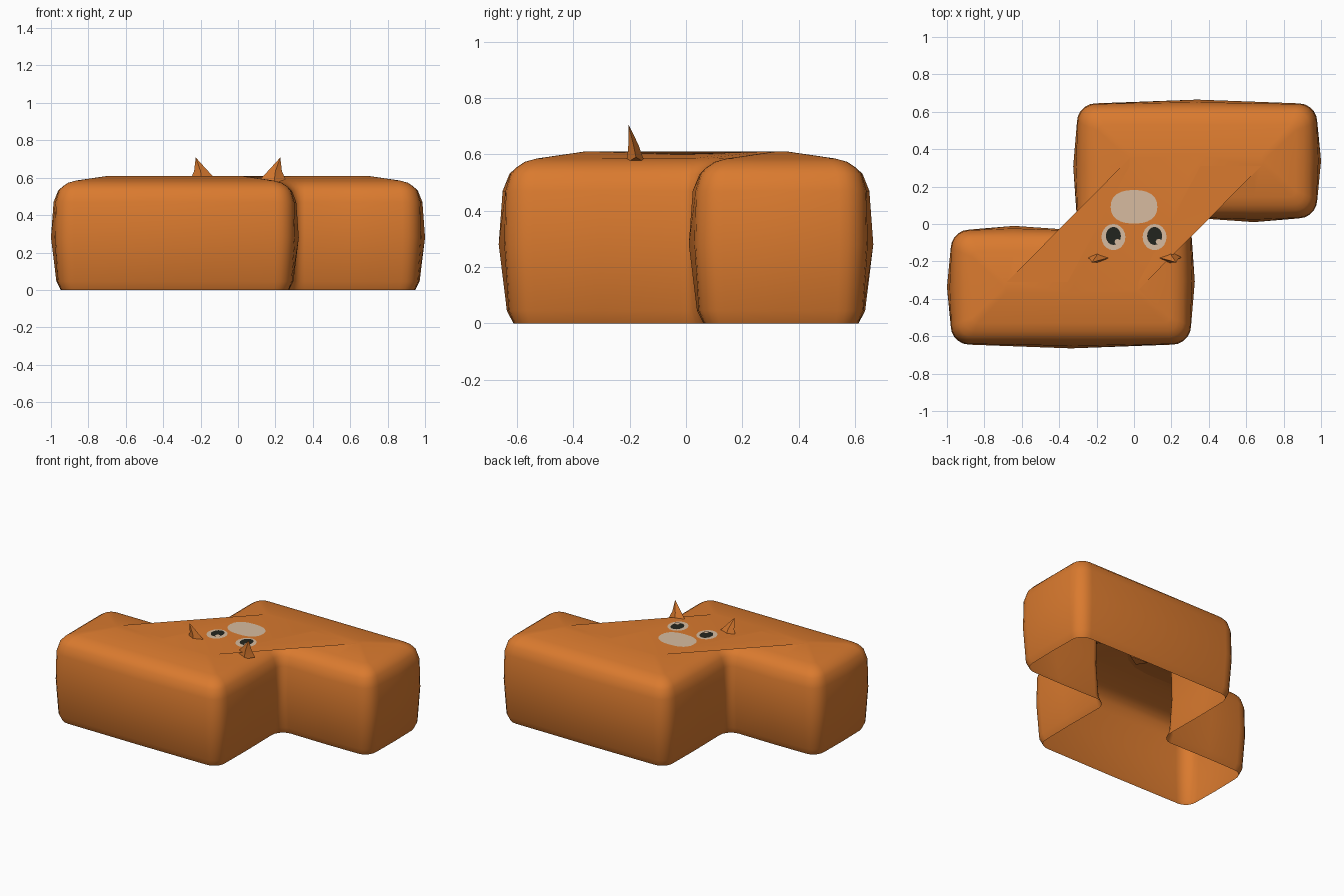
import bpy, bmesh, math
from mathutils import Vector
from mathutils.bvhtree import BVHTree

if "Cube" in bpy.data.objects:
    bpy.data.objects.remove(bpy.data.objects["Cube"])


def material(name, rgb):
    m = bpy.data.materials.new(name)
    m.diffuse_color = (*rgb, 1)
    m.use_nodes = True
    m.node_tree.nodes["Principled BSDF"].inputs["Base Color"].default_value = m.diffuse_color
    return m


ORANGE = material("orange", (0.70, 0.195, 0.028))
CREAM = material("cream", (0.68, 0.50, 0.35))
BLACK = material("black", (0.016, 0.018, 0.013))


def make_object(name, bm, mat, angle=50):
    me = bpy.data.meshes.new(name)
    bm.to_mesh(me)
    ob = bpy.data.objects.new(name, me)
    bpy.context.collection.objects.link(ob)
    me.materials.append(mat)
    bpy.ops.object.select_all(action='DESELECT')
    ob.select_set(True)
    bpy.context.view_layer.objects.active = ob
    bpy.ops.object.shade_smooth_by_angle(angle=math.radians(angle))
    return ob


# Z-shaped plan: half of the corners, the rest by half-turn
half = [Vector(p) for p in ((0.305, 0.03), (0.98, 0.03), (0.98, 0.645), (-0.305, 0.645))]
CORNERS = half + [-p for p in half]


def outline(inset, bulge, seg=5):
    """Rounded plan outline, moved inward, with each side bulged at its middle."""
    n = len(CORNERS)
    pts = []
    dirs = [(CORNERS[(i + 1) % n] - CORNERS[i]).normalized() for i in range(n)]
    for i, c in enumerate(CORNERS):
        a, b = dirs[i - 1], dirs[i]
        na, nb = Vector((-a.y, a.x)), Vector((-b.y, b.x))   # inward normals
        convex = a.x * b.y - a.y * b.x > 0
        r = max(0.1 - 0.6 * inset, 0.02) if convex else 0.05 + inset
        s = 1 if convex else -1
        p = c + (na + nb) * inset
        centre = p + (na + nb) * r * s
        for k in range(seg + 1):
            t = k / seg * math.pi / 2
            pts.append(centre - s * r * (na * math.cos(t) + nb * math.sin(t)))
        nxt = CORNERS[(i + 1) % n]
        pts.append((c + nxt) / 2 + nb * (inset - bulge))
    return pts


# body: open-bottomed shell lofted through (inset, bulge, height)
levels = [(0.035, 0.003, 0), (0.015, 0.006, 0.045), (0, 0.02, 0.28), (0.004, 0.01, 0.47),
          (0.022, 0.004, 0.53), (0.042, 0, 0.553), (0.072, 0, 0.573), (0.115, 0, 0.585),
          (0.28, 0, None)]
bm = bmesh.new()
prev = None
for d, b, z in levels:
    ring = []
    for p in outline(d, b):
        # last ring is the low ridge along both arms, dipping in the middle
        h = z if z is not None else 0.598 + 0.011 * min(1, abs(p.y) / 0.27)
        ring.append(bm.verts.new((p.x, p.y, h)))
    if prev:
        n = len(ring)
        for i in range(n):
            j = (i + 1) % n
            bm.faces.new((prev[i], prev[j], ring[j], ring[i]))
    prev = ring
top = bm.faces.new(prev)
bmesh.ops.triangulate(bm, faces=[top])
surface = BVHTree.FromBMesh(bm)
make_object("body", bm, ORANGE)


# painted face details: thin plates draped on the top
def plate(name, x, y, rx, ry, lift, mat, sides=20, power=1.0):
    bm = bmesh.new()

    def drop(u, v):
        hit = surface.ray_cast(Vector((u, v, 2)), Vector((0, 0, -1)))[0]
        return bm.verts.new((u, v, hit.z + lift))

    centre = drop(x, y)
    prev = None
    for f in (0.33, 0.67, 1):
        ring = []
        for k in range(sides):
            c, s = math.cos(2 * math.pi * k / sides), math.sin(2 * math.pi * k / sides)
            ring.append(drop(x + f * rx * math.copysign(abs(c) ** power, c),
                             y + f * ry * math.copysign(abs(s) ** power, s)))
        for k in range(sides):
            j = (k + 1) % sides
            if prev:
                bm.faces.new((prev[k], ring[k], ring[j], prev[j]))
            else:
                bm.faces.new((centre, ring[k], ring[j]))
        prev = ring
    make_object(name, bm, mat)


plate("muzzle", 0, 0.092, 0.125, 0.09, 0.002, CREAM, 24, 0.85)
for side, label in ((-1, "left"), (1, "right")):
    x = side * 0.11
    plate(label + "_eye", x, -0.07, 0.064, 0.07, 0.002, CREAM)
    plate(label + "_pupil", x, -0.064, 0.04, 0.048, 0.004, BLACK)
    plate(label + "_eye_glint", x + 0.022, -0.095, 0.016, 0.016, 0.006, CREAM, 8)

    # ear: four-sided spike leaning outward
    bm = bmesh.new()
    tip = bm.verts.new((side * 0.226, -0.205, 0.708))
    base = ((0.118, -0.178), (0.192, -0.21), (0.255, -0.178), (0.192, -0.146))
    rings = []
    for t, z in ((0, 0.57), (0.45, 0.635)):
        ring = [bm.verts.new((side * (u + (0.21 - u) * t), v + (-0.198 - v) * t,
                              z + (0.02 if t == 0 and abs(v + 0.178) < 0.01 else 0)))
                for u, v in base]
        rings.append(ring)
    for k in range(4):
        j = (k + 1) % 4
        bm.faces.new((rings[0][k], rings[0][j], rings[1][j], rings[1][k]))
        bm.faces.new((rings[1][k], rings[1][j], tip))
    bm.faces.new(rings[0][::-1])
    bmesh.ops.recalc_face_normals(bm, faces=bm.faces)
    make_object(label + "_ear", bm, ORANGE, 30)
